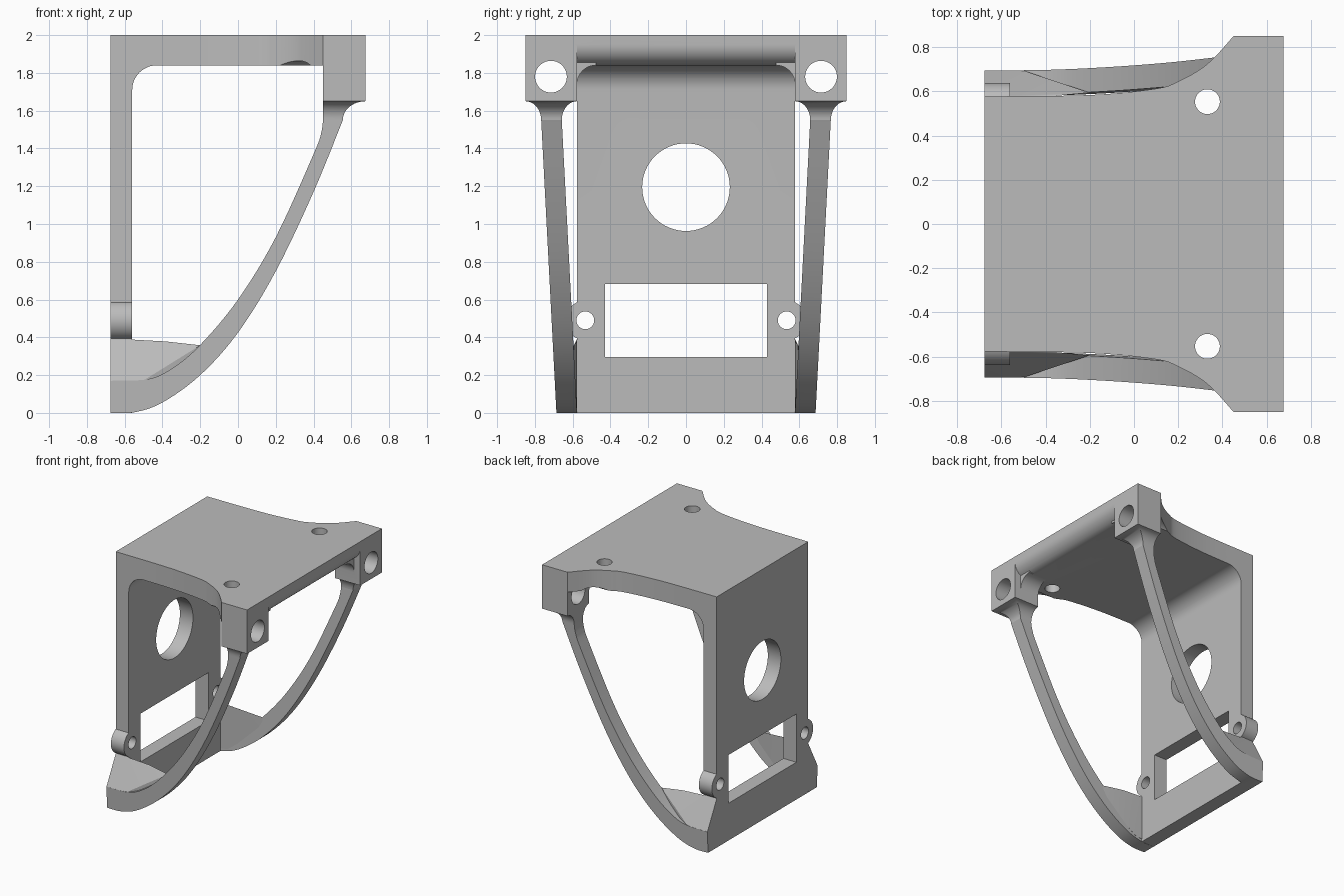
import bpy
import bmesh
import math
from mathutils import Vector
from mathutils.geometry import interpolate_bezier

cube = bpy.data.objects.get("Cube")
if cube:
    bpy.data.objects.remove(cube, do_unlink=True)

grey = bpy.data.materials.new("plain grey")
grey.use_nodes = True
GREY = (0.5, 0.5, 0.5, 1)
grey.diffuse_color = GREY
grey.node_tree.nodes["Principled BSDF"].inputs["Base Color"].default_value = GREY


def make(name, bm):
    bmesh.ops.recalc_face_normals(bm, faces=bm.faces)
    mesh = bpy.data.meshes.new(name)
    bm.to_mesh(mesh)
    bm.free()
    mesh.materials.append(grey)
    obj = bpy.data.objects.new(name, mesh)
    bpy.context.collection.objects.link(obj)
    return obj


def loft(name, rings):
    """Skin a list of closed rings and cap both ends."""
    bm = bmesh.new()
    rows = [[bm.verts.new(p) for p in ring] for ring in rings]
    n = len(rows[0])
    for low, high in zip(rows, rows[1:]):
        for i in range(n):
            j = (i + 1) % n
            bm.faces.new((low[i], low[j], high[j], high[i]))
    bm.faces.new(rows[0])
    bm.faces.new(rows[-1])
    return make(name, bm)


def prism(name, points, axis, start, end):
    """Extrude a 2D outline along x, y or z."""
    def place(p, d):
        p = list(p)
        p.insert("xyz".index(axis), d)
        return p
    return loft(name, [[place(p, d) for p in points] for d in (start, end)])


def box(name, x, y, z):
    return prism(name, [(x[0], y[0]), (x[1], y[0]), (x[1], y[1]), (x[0], y[1])], "z", *z)


def arc(cx, cy, r, a, b, steps=12):
    angles = [math.radians(a + (b - a) * i / steps) for i in range(steps + 1)]
    return [(cx + r * math.cos(t), cy + r * math.sin(t)) for t in angles]


def rod(name, axis, cx, cy, r, start, end):
    return prism(name, arc(cx, cy, r, 0, 360, 64)[:-1], axis, start, end)


def smooth_path(points, steps=6):
    """Smooth curve running through the points."""
    v = [Vector((a, b, 0)) for a, b in points]
    out = []
    for i in range(len(v) - 1):
        before, after = v[max(i - 1, 0)], v[min(i + 2, len(v) - 1)]
        h1 = v[i] + (v[i + 1] - before) / 6
        h2 = v[i + 1] - (after - v[i]) / 6
        out += interpolate_bezier(v[i], h1, h2, v[i + 1], steps + 1)[:-1]
    out.append(v[-1])
    return [(p.x, p.y) for p in out]


def combine(target, tool, operation):
    mod = target.modifiers.new(operation, "BOOLEAN")
    mod.operation = operation
    mod.solver = "EXACT"
    mod.object = tool
    bpy.context.view_layer.objects.active = target
    bpy.ops.object.modifier_apply(modifier=mod.name)
    bpy.data.objects.remove(tool, do_unlink=True)


BACK, INNER, FRONT, SIDE, WIDE = -0.675, -0.56, 0.675, 0.577, 0.85

# Back plate and top plate as one folded profile with a rounded front lip
profile = [(BACK, 0), (INNER, 0)]
profile += arc(INNER + 0.13, 1.71, 0.13, 180, 90)
profile += arc(FRONT - 0.11, 1.95, 0.11, 270, 360)
profile += [(FRONT, 2), (BACK, 2)]
body = prism("bracket_body", profile, "y", -1, 1)

# Flared outline of the top plate
edge = smooth_path([(BACK, SIDE), (-0.2, 0.583), (0.1, 0.612), (0.2, 0.645),
                    (0.3, 0.7), (0.37, 0.76), (0.45, WIDE)])
edge.append((FRONT, WIDE))
outline = edge + [(x, -y) for x, y in reversed(edge)]
combine(body, prism("outline_tool", outline, "z", -1, 3), "INTERSECT")

# Corner blocks, their inner fillets and the screw ears
for s in (-1, 1):
    combine(body, box("block", (0.45, FRONT), sorted((s * SIDE, s * WIDE)), (1.65, 2)), "UNION")
    corner = [(s * y, z) for y, z in arc(SIDE - 0.1, 1.74, 0.1, 0, 90)]
    corner += [(s * (SIDE - 0.1), 1.87), (s * (SIDE + 0.03), 1.87), (s * (SIDE + 0.03), 1.74)]
    combine(body, prism("fillet", corner, "x", 0.451, 0.62), "UNION")
    combine(body, rod("ear", "x", s * 0.533, 0.49, 0.105, BACK, INNER), "UNION")

# Openings and screw holes
combine(body, rod("round_opening", "x", 0, 1.195, 0.232, -1, 0), "DIFFERENCE")
combine(body, box("slot", (-1, 0), (-0.428, 0.428), (0.297, 0.682)), "DIFFERENCE")
for s in (-1, 1):
    combine(body, rod("ear_hole", "x", s * 0.533, 0.49, 0.047, -1, 0), "DIFFERENCE")
    combine(body, rod("block_hole", "x", s * 0.715, 1.78, 0.084, 0.1, 1), "DIFFERENCE")
    combine(body, rod("top_hole", "z", 0.332, s * 0.553, 0.056, 1.5, 2.5), "DIFFERENCE")

# Curved arms, leaning outwards with height
LEAN, THICK, NECK = 0.052, 0.109, 1.55
lower = smooth_path([(BACK, 0), (-0.55, 0.003), (-0.4, 0.055), (-0.2, 0.2), (0, 0.425),
                     (0.2, 0.75), (0.4, 1.17), (0.555, NECK)])
upper = smooth_path([(0.45, NECK), (0.44, 1.48), (0.4, 1.37), (0.2, 0.93), (0, 0.6),
                     (-0.2, 0.36), (-0.35, 0.235), (-0.48, 0.178), (BACK, 0.17)])
parts = [body]
for s, side in ((-1, "right"), (1, "left")):
    arm = prism(side + "_arm", lower + upper, "y", SIDE, SIDE + THICK)
    for v in arm.data.vertices:
        v.co.y = s * (v.co.y + LEAN * v.co.z)
    if s < 0:
        arm.data.flip_normals()

    # Neck that spreads from the arm to the corner block
    rings = []
    y_in, y_out = SIDE + LEAN * NECK, SIDE + THICK + LEAN * NECK
    for i in range(13):
        a = math.pi / 2 * i / 12
        t, z = 1 - math.cos(a), NECK + 0.1 * math.sin(a)
        x1 = 0.555 + (FRONT - 0.555) * t
        y0, y1 = y_in + (SIDE - y_in) * t, y_out + (WIDE - y_out) * t
        rings.append([(0.45, s * y0, z), (x1, s * y0, z), (x1, s * y1, z), (0.45, s * y1, z)])
    neck = loft(side + "_neck", rings)

    # Sloped gusset between the back plate and the foot of the arm
    bm = bmesh.new()
    for x, y, z in ((BACK, SIDE, 0.01), (BACK, SIDE, 0.39), (INNER, SIDE, 0.388),
                    (-0.38, SIDE, 0.378), (-0.2, 0.594, 0.358), (-0.2, 0.594, 0.25),
                    (-0.5, SIDE, 0.03), (BACK, 0.685, 0.01), (BACK, 0.694, 0.17),
                    (-0.5, 0.694, 0.172), (-0.5, 0.685, 0.03)):
        bm.verts.new((x, s * y, z))
    bmesh.ops.convex_hull(bm, input=bm.verts)
    parts += [arm, neck, make(side + "_gusset", bm)]

# Smooth curved faces, keep edges sharp
bpy.ops.object.select_all(action="DESELECT")
for obj in parts:
    obj.select_set(True)
bpy.context.view_layer.objects.active = body
bpy.ops.object.shade_smooth_by_angle(angle=math.radians(30))
